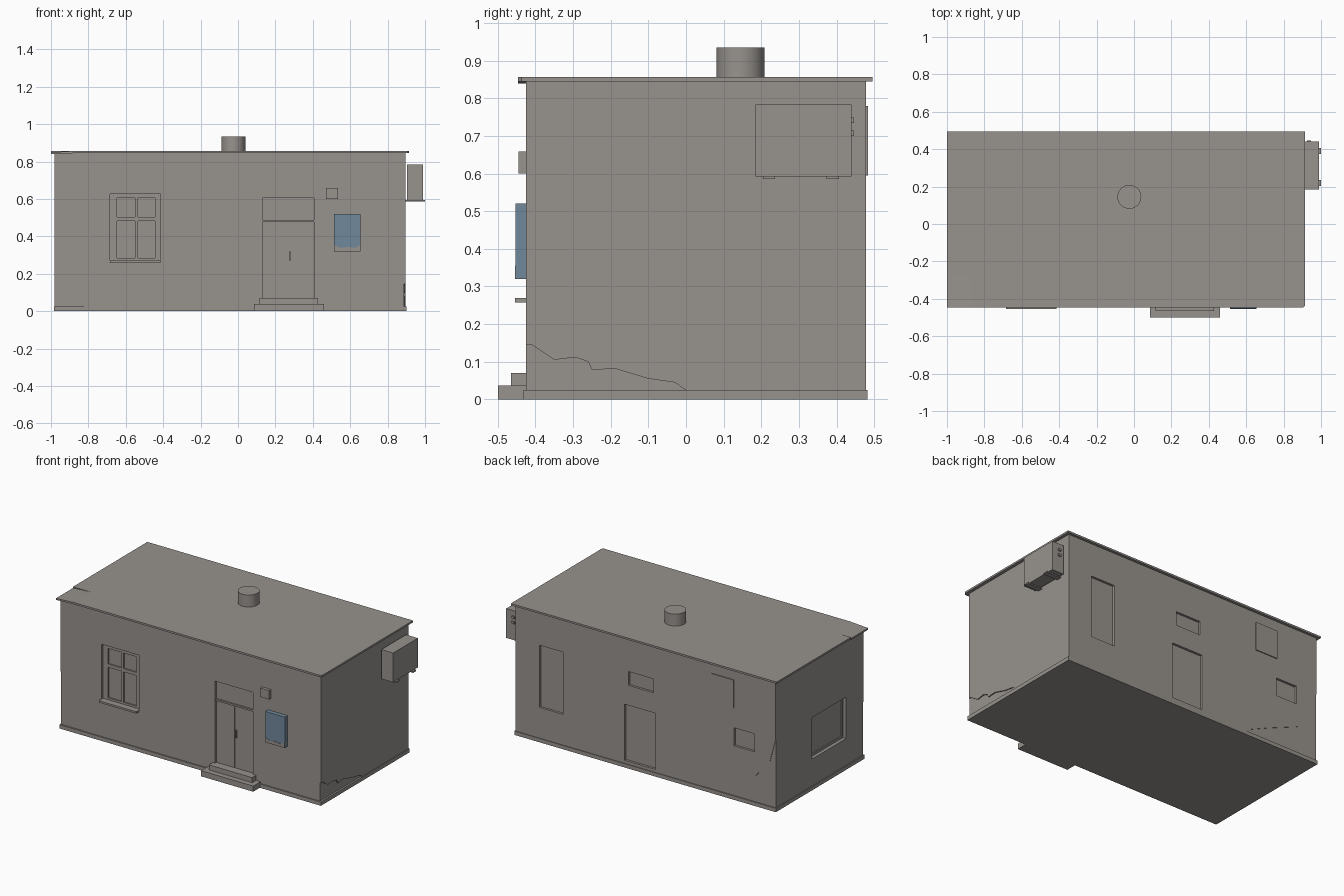
import bpy
import bmesh
from mathutils import Vector

if "Cube" in bpy.data.objects:
    bpy.data.objects.remove(bpy.data.objects["Cube"])


def material(name, rgb):
    m = bpy.data.materials.new(name)
    m.use_nodes = True
    m.diffuse_color = (*rgb, 1)
    bsdf = next(n for n in m.node_tree.nodes if n.type == 'BSDF_PRINCIPLED')
    bsdf.inputs["Base Color"].default_value = (*rgb, 1)
    bsdf.inputs["Roughness"].default_value = 0.9
    return m


GREY = material("plaster grey", (0.31, 0.29, 0.27))
BLUE = material("faded blue paint", (0.165, 0.25, 0.33))

WEST, EAST, FRONT, BACK = -0.98, 0.895, -0.425, 0.478


def finish(name, bm, mat):
    bmesh.ops.recalc_face_normals(bm, faces=bm.faces)
    mesh = bpy.data.meshes.new(name)
    bm.to_mesh(mesh)
    bm.free()
    mesh.materials.append(mat)
    ob = bpy.data.objects.new(name, mesh)
    bpy.context.collection.objects.link(ob)
    return ob


def prism(name, outline, axis, a, b, mat=GREY):
    """Extrude a 2D outline along an axis from a to b."""
    def place(p, d):
        c = list(p)
        c.insert("xyz".index(axis), d)
        return Vector(c)
    bm = bmesh.new()
    face = bm.faces.new([bm.verts.new(place(p, a)) for p in outline])
    ext = bmesh.ops.extrude_face_region(bm, geom=[face])["geom"]
    verts = [v for v in ext if isinstance(v, bmesh.types.BMVert)]
    zero = (0, 0)
    bmesh.ops.translate(bm, verts=verts, vec=place(zero, b) - place(zero, a))
    return finish(name, bm, mat)


def box(name, x, y, z, mat=GREY):
    corners = [(x[0], y[0]), (x[1], y[0]), (x[1], y[1]), (x[0], y[1])]
    return prism(name, corners, "z", z[0], z[1], mat)


def cut(target, cutter):
    mod = target.modifiers.new("cut", 'BOOLEAN')
    mod.object = cutter
    mod.solver = 'EXACT'
    bpy.context.view_layer.objects.active = target
    bpy.ops.object.modifier_apply(modifier=mod.name)
    bpy.data.objects.remove(cutter)


# Walls with recessed openings
walls = box("walls", (WEST, EAST), (FRONT, BACK), (0.005, 0.85))
OUT = 0.1
front_openings = [((-0.685, -0.415), (0.265, 0.626), 0.022),
                  ((0.132, 0.406), (0.07, 0.604), 0.022)]
for x, z, d in front_openings:
    cut(walls, box("opening", x, (FRONT - OUT, FRONT + d), z))
back_openings = [((0.55, 0.722), (0.225, 0.63)), ((-0.1, 0.08), (0.54, 0.63)),
                 ((-0.114, 0.108), (0.045, 0.41)), ((-0.83, -0.68), (0.35, 0.467))]
for x, z in back_openings:
    cut(walls, box("opening", x, (BACK - 0.015, BACK + OUT), z))
cut(walls, box("opening", (WEST - OUT, WEST + 0.03), (-0.249, 0.104), (0.2, 0.47)))

# Shallow areas of fallen plaster
side_patch = [(-0.6, -0.1), (-0.6, 0.14), (-0.41, 0.145), (-0.35, 0.105), (-0.295, 0.112),
              (-0.26, 0.1), (-0.25, 0.078), (-0.19, 0.082), (-0.1, 0.055),
              (-0.03, 0.045), (0.035, 0), (0.035, -0.1)]
cut(walls, prism("patch", side_patch, "x", EAST - 0.007, EAST + OUT))
front_patch = [(-1.1, -0.1), (-1.1, 0.38), (-0.98, 0.37), (-0.915, 0.2),
               (-0.88, 0.09), (-0.81, 0.01), (-0.8, -0.1)]
cut(walls, prism("patch", front_patch, "y", FRONT - OUT, FRONT + 0.003))
back_patch = [(-1.1, -0.1), (-1.1, 0.48), (-0.98, 0.47), (-0.94, 0.32),
              (-0.84, 0.2), (-0.62, 0.11), (-0.46, 0.04), (-0.45, -0.1)]
cut(walls, prism("patch", back_patch, "y", BACK - 0.003, BACK + OUT))

# Plinth and roof with a sagging corner flap
box("plinth", (-0.985, 0.9), (-0.432, 0.482), (0, 0.025))
roof = [(-0.87, -0.447), (0.905, -0.447), (0.915, -0.437), (0.915, 0.495),
        (-1, 0.495), (-1, -0.27), (-0.87, -0.27)]
prism("roof", roof, "z", 0.845, 0.857)
flap = [(-1, 0.839), (-0.87, 0.845), (-0.87, 0.857), (-1, 0.849)]
prism("roof_corner_flap", flap, "y", -0.447, -0.27)

# Chimney
bpy.ops.mesh.primitive_cylinder_add(vertices=32, radius=0.064, depth=0.09,
                                    location=(-0.025, 0.145, 0.89))
chimney = bpy.context.object
chimney.name = "chimney"
chimney.data.materials.append(GREY)
bpy.ops.object.shade_smooth_by_angle()

# Front window: frame with four sunken panes, and sill
frame = box("window_frame", (-0.685, -0.415), (FRONT + 0.012, FRONT + 0.04), (0.265, 0.626))
for x in ((-0.647, -0.552), (-0.535, -0.444)):
    for z in ((0.283, 0.481), (0.503, 0.604)):
        cut(frame, box("pane", x, (FRONT - OUT, FRONT + 0.021), z))
box("window_sill", (-0.685, -0.415), (-0.455, -0.4), (0.258, 0.27))

# Side window rim
rim = box("side_window_frame", (WEST + 0.022, WEST + 0.04), (-0.249, 0.104), (0.2, 0.47))
cut(rim, box("pane", (WEST - OUT, WEST + 0.029), (-0.235, 0.09), (0.214, 0.456)))

# Double front door with transom and handle
for side, x in (("right", (0.132, 0.262)), ("left", (0.266, 0.406))):
    box("door_leaf_" + side, x, (FRONT + 0.014, FRONT + 0.03), (0.07, 0.476))
box("transom_bar", (0.132, 0.406), (FRONT + 0.004, FRONT + 0.03), (0.476, 0.487))
box("transom_panel", (0.132, 0.406), (FRONT + 0.014, FRONT + 0.03), (0.487, 0.604))
box("door_handle", (0.272, 0.28), (FRONT + 0.005, FRONT + 0.02), (0.27, 0.32))

# Door steps
box("lower_step", (0.085, 0.46), (-0.5, -0.42), (0, 0.037))
box("upper_step", (0.115, 0.428), (-0.465, -0.42), (0.037, 0.07))

# Wall boxes by the door; the blue paint is worn off at the bottom edge
box("meter_box", (0.47, 0.535), (-0.445, -0.42), (0.6, 0.658))
box("mailbox", (0.514, 0.655), (-0.453, -0.42), (0.32, 0.52), BLUE)
worn = [(0.514, 0.32), (0.655, 0.32), (0.655, 0.356), (0.625, 0.338),
        (0.585, 0.344), (0.55, 0.338), (0.514, 0.352)]
prism("mailbox_worn_edge", worn, "y", -0.455, -0.452)

# Board on the back wall
box("back_board", (-0.68, -0.52), (0.47, 0.484), (0.595, 0.78))

# Air conditioner on brackets
box("air_conditioner", (0.903, 0.988), (0.185, 0.44), (0.592, 0.783))
for y in (0.22, 0.39):
    box("air_conditioner_bracket", (0.89, 1.0), (y - 0.016, y + 0.016), (0.585, 0.593))
for z in (0.7, 0.735):
    box("air_conditioner_valve", (0.925, 0.945), (0.435, 0.447), (z, z + 0.014))
